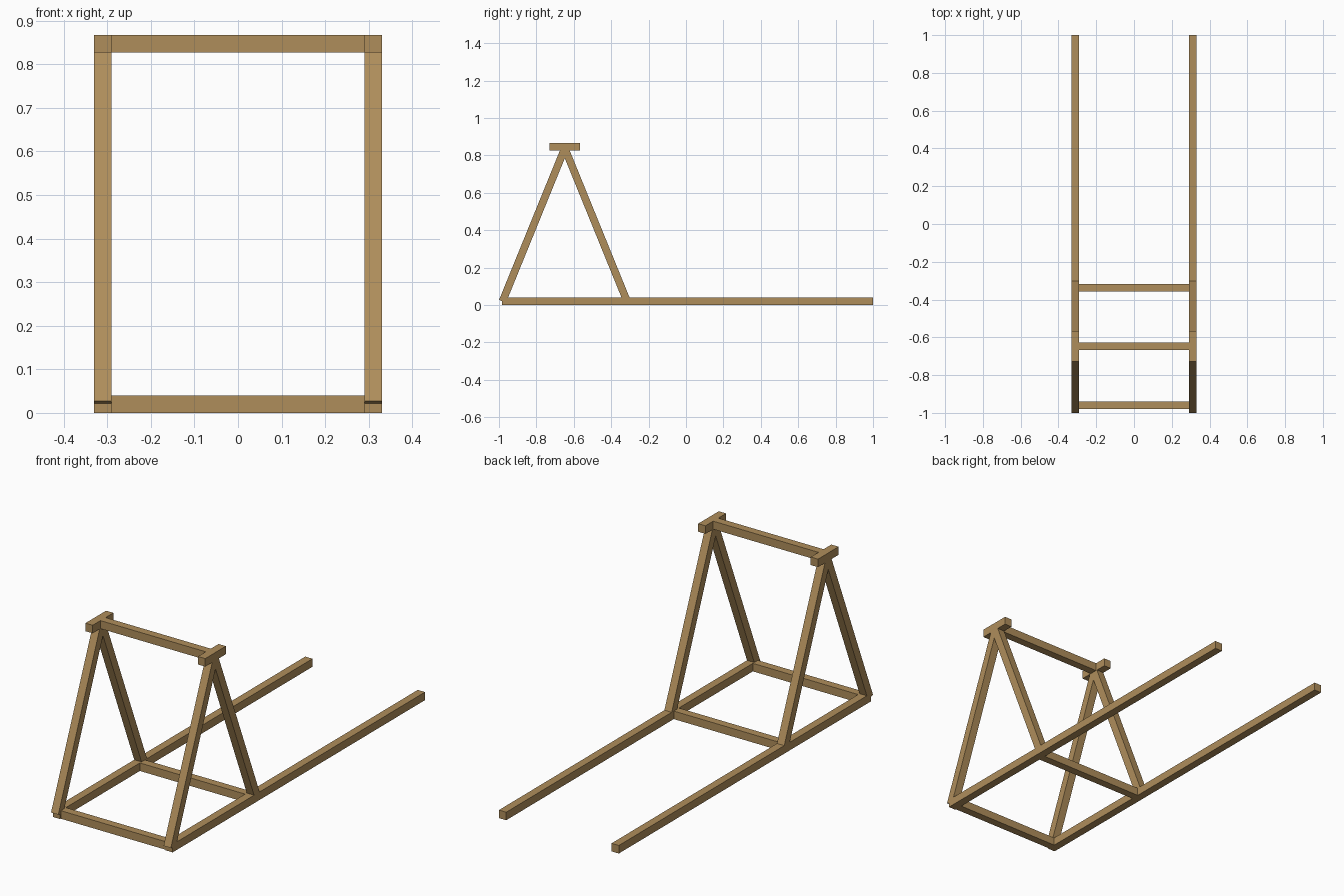
import bpy
import math
from mathutils import Vector

if "Cube" in bpy.data.objects:
    bpy.data.objects.remove(bpy.data.objects["Cube"])

T = 0.04          # timber thickness
X = 0.31          # side frame offset
YC = -0.648       # ridge of the trestle

wood = bpy.data.materials.new("wood")
wood.diffuse_color = (0.43, 0.27, 0.105, 1)
wood.use_nodes = True
wood.node_tree.nodes["Principled BSDF"].inputs["Base Color"].default_value = wood.diffuse_color


def timber(name, a, b):
    """Square timber running from point a to point b."""
    a, b = Vector(a), Vector(b)
    d = b - a
    bpy.ops.mesh.primitive_cube_add(size=1, location=(a + b) / 2)
    ob = bpy.context.object
    ob.name = name
    if abs(d.x) > 1e-6:                       # crosswise
        ob.scale = (d.length, T, T)
    else:                                     # in the side plane
        ob.scale = (T, d.length, T)
        ob.rotation_euler.x = math.atan2(d.z, d.y)
    ob.data.materials.append(wood)
    return ob


# Side frames: ground rail, two sloping legs and a short cap
for side, x in (("left", -X), ("right", X)):
    timber(side + "_ground_rail", (x, -0.985, 0.02), (x, 1, 0.02))
    timber(side + "_front_leg", (x, -0.981, 0.02), (x, YC, 0.838))
    timber(side + "_rear_leg", (x, -0.315, 0.02), (x, YC, 0.838))
    timber(side + "_cap", (x, YC - 0.081, 0.847), (x, YC + 0.081, 0.847))

# Crossbars between the side frames
W = X - T / 2
for name, y, z in (("front_crossbar", -0.96, 0.02),
                   ("rear_crossbar", -0.338, 0.02),
                   ("top_crossbar", YC, 0.847)):
    timber(name, (-W, y, z), (W, y, z))
